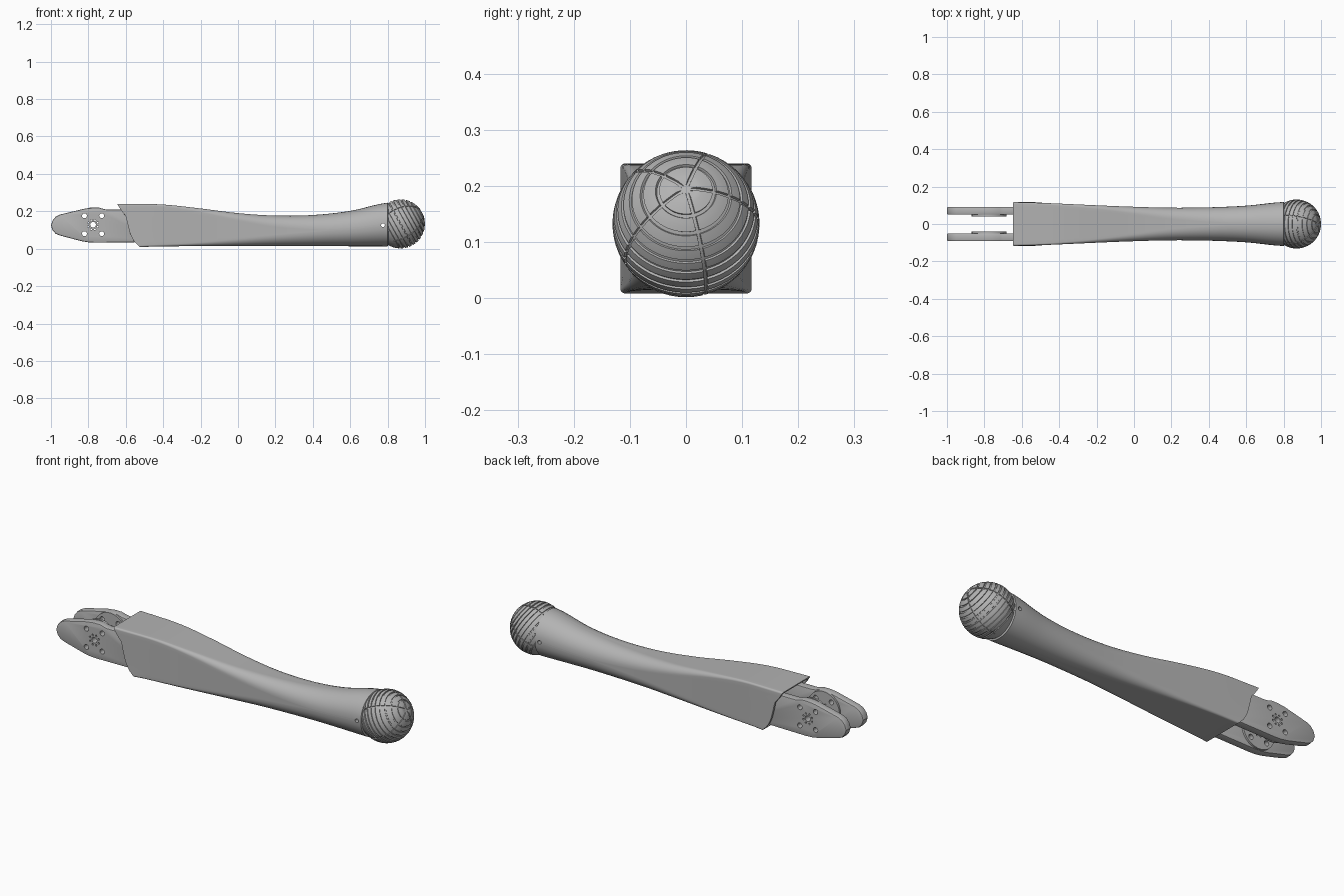
import bpy, bmesh, math
from mathutils import Vector

if "Cube" in bpy.data.objects:
    bpy.data.objects.remove(bpy.data.objects["Cube"])

grey = bpy.data.materials.new("satin_grey")
grey.use_nodes = True
grey.diffuse_color = (0.45, 0.45, 0.45, 1)
grey.node_tree.nodes["Principled BSDF"].inputs["Base Color"].default_value = (0.45, 0.45, 0.45, 1)


def finish(name, bm):
    """Turn a bmesh into a grey object."""
    bmesh.ops.recalc_face_normals(bm, faces=bm.faces)
    mesh = bpy.data.meshes.new(name)
    bm.to_mesh(mesh)
    bm.free()
    mesh.materials.append(grey)
    obj = bpy.data.objects.new(name, mesh)
    bpy.context.collection.objects.link(obj)
    return obj


def loft(name, rings):
    """Skin closed rings in order and cap both ends."""
    bm = bmesh.new()
    loops = [[bm.verts.new(p) for p in ring] for ring in rings]
    n = len(loops[0])
    for a, b in zip(loops, loops[1:]):
        for i in range(n):
            j = (i + 1) % n
            bm.faces.new((a[i], a[j], b[j], b[i]))
    bm.faces.new(loops[0])
    bm.faces.new(loops[-1])
    return finish(name, bm)


def rod(x, z, radius, y0, y1, sides=24):
    """Two rings of a cylinder lying along y."""
    circle = [(x + radius * math.cos(k * math.tau / sides), z + radius * math.sin(k * math.tau / sides))
              for k in range(sides)]
    return [[(px, y, pz) for px, pz in circle] for y in (y0, y1)]


def activate(obj):
    bpy.ops.object.select_all(action='DESELECT')
    obj.select_set(True)
    bpy.context.view_layer.objects.active = obj


def apply_modifier(obj, kind, **settings):
    mod = obj.modifiers.new(kind.lower(), kind)
    for key, value in settings.items():
        setattr(mod, key, value)
    activate(obj)
    bpy.ops.object.modifier_apply(modifier=mod.name)


def cut(obj, cutter):
    apply_modifier(obj, 'BOOLEAN', operation='DIFFERENCE', solver='EXACT', object=cutter)


def smooth(obj, degrees=30):
    activate(obj)
    bpy.ops.object.shade_smooth_by_angle(angle=math.radians(degrees))


# Shank: square sleeve morphing to a round neck, stations every 0.2 from x = -0.6
TOP = [.24, .236, .215, .19, .177, .18, .202, .246]
BOTTOM = [.008, .012, .014, .015, .015, .014, .013, .012]
HALF_WIDTH = [.117, .109, .1, .092, .087, .089, .098, .118]
ROUNDING = [.08, .1, .2, .42, .7, .9, 1, 1]
MOUTH = [(.24, -.647), (.205, -.625), (.175, -.6), (.13, -.59), (.08, -.577), (.04, -.557), (.008, -.525)]


def spline(values, x):
    f = min(max((x + .6) / .2, 0), len(values) - 1)
    i = min(int(f), len(values) - 2)
    t = f - i
    p = [values[min(max(i + k, 0), len(values) - 1)] for k in (-1, 0, 1, 2)]
    return .5 * (2 * p[1] + (p[2] - p[0]) * t + (2 * p[0] - 5 * p[1] + 4 * p[2] - p[3]) * t ** 2
                 + (3 * p[1] - p[0] - 3 * p[2] + p[3]) * t ** 3)


def mouth_x(z):
    for (z0, x0), (z1, x1) in zip(MOUTH, MOUTH[1:]):
        if z >= z1:
            return x0 + (x1 - x0) * min(max((z0 - z) / (z0 - z1), 0), 1)
    return MOUTH[-1][1]


def section(x, inset=0, mouth=False):
    top, low = spline(TOP, x) - inset, spline(BOTTOM, x) + inset
    w, h, mid = spline(HALF_WIDTH, x) - inset, (top - low) / 2, (top + low) / 2
    r = min(w, h) * min(spline(ROUNDING, x), .96)
    arcs = []
    for q, (sy, sz) in enumerate([(1, 1), (-1, 1), (-1, -1), (1, -1)]):
        arcs.append([Vector((sy * (w - r) + r * math.cos((q + k / 8) * math.pi / 2),
                             mid + sz * (h - r) + r * math.sin((q + k / 8) * math.pi / 2)))
                     for k in range(9)])
    ring = []
    for q in range(4):
        a, b = arcs[q][-1], arcs[(q + 1) % 4][0]
        ring += arcs[q] + [a.lerp(b, k / 12) for k in range(1, 12)]
    return [(mouth_x(p.y) if mouth else x, p.x, p.y) for p in ring]


neck = [[(.806, y, z) for _, y, z in section(.8, .012)]]
outer = [section(.8 - k * .04) for k in range(33)]
rim = [section(-.6, 0, True), section(-.6, .012, True)]
cavity = [section(x, .012) for x in (-.5, -.43)]
shank = loft("shank", neck + outer + rim + cavity)

# Ball foot: tilted sphere with ring grooves and five meridian grooves
RADIUS, DEPTH, GROOVE = .131, .0045, .0026
TILT = math.radians(29)
CENTRE = Vector((.869, 0, .1325))
axis = Vector((math.cos(TILT), 0, math.sin(TILT)))
up = Vector((-math.sin(TILT), 0, math.cos(TILT)))
side = Vector((0, 1, 0))
rows = [(2, True), (4, True)]
last = 4
for g in [23, 37, 49, 60, 70, 80, 90, 100, 110, 120]:
    start = g - 1.6
    steps = max(2, round((start - last) / 4))
    rows += [(last + (start - last) * k / steps, False) for k in range(1, steps + 1)]
    rows += [(g - 1.3, True), (g + 1.3, True), (g + 1.6, False)]
    last = g + 1.6
rows += [(last + (177 - last) * k / 10, False) for k in range(1, 11)]
rings = []
for degrees, sunk in rows:
    theta = math.radians(degrees)
    ring = []
    for sector in range(5):
        base = math.radians(20 + 72 * sector)
        half = min(GROOVE / (RADIUS * math.sin(theta)), .5)
        if degrees > 126:
            half = .02
        spans = [(-half, True), (half, True)]
        wall = half * 1.25
        spans += [(wall + (math.tau / 5 - 2 * wall) * k / 12, False) for k in range(13)]
        for phi, low in spans:
            r = RADIUS - (DEPTH if sunk or (low and degrees < 126) else 0)
            around = up * math.cos(base + phi) + side * math.sin(base + phi)
            ring.append(CENTRE + r * (axis * math.cos(theta) + around * math.sin(theta)))
    rings.append(ring)
ball = loft("ball_foot", rings)

# Cross pin hole through neck and ball
pin = loft("pin_cutter", rod(.775, .126, .01, -.3, .3))
for part in (shank, ball):
    cut(part, pin)
    smooth(part)

# Knee bracket: two side plates with hub discs
OUTLINE = [(-.42, .208), (-.70, .209), (-.718, .212), (-.74, .219), (-.78, .219), (-.82, .214),
           (-.95, .183), (-.975, .171), (-.992, .15), (-1, .125), (-.992, .1), (-.975, .08),
           (-.95, .07), (-.84, .041), (-.80, .034), (-.76, .032), (-.42, .036)]
HUB_X, HUB_Z = -.775, .128
holes = [(HUB_X + sx * .046, HUB_Z + sz * .048, .013) for sx in (-1, 1) for sz in (-1, 1)]
holes.append((HUB_X, HUB_Z, .015))
for k in range(8):
    a = (k + .5) * math.tau / 8
    holes.append((HUB_X + .027 * math.cos(a), HUB_Z + .027 * math.sin(a), .0045))
cutters = [loft("hole_cutter", rod(x, z, r, -.2, .2)) for x, z, r in holes]
activate(cutters[0])
for c in cutters:
    c.select_set(True)
bpy.ops.object.join()
drill = bpy.context.view_layer.objects.active

for name, s in (("left", 1), ("right", -1)):
    plate = loft(name + "_knee_plate", [[(x, s * y, z) for x, z in OUTLINE] for y in (.05, .092)])
    apply_modifier(plate, 'BEVEL', width=.006, segments=2, limit_method='ANGLE', angle_limit=math.radians(50))
    disc = loft(name + "_hub_disc", rod(HUB_X, HUB_Z, .093, s * .04, s * .0505, 48))
    for part in (plate, disc):
        cut(part, drill)
        smooth(part)

for helper in (pin, drill):
    bpy.data.objects.remove(helper)
